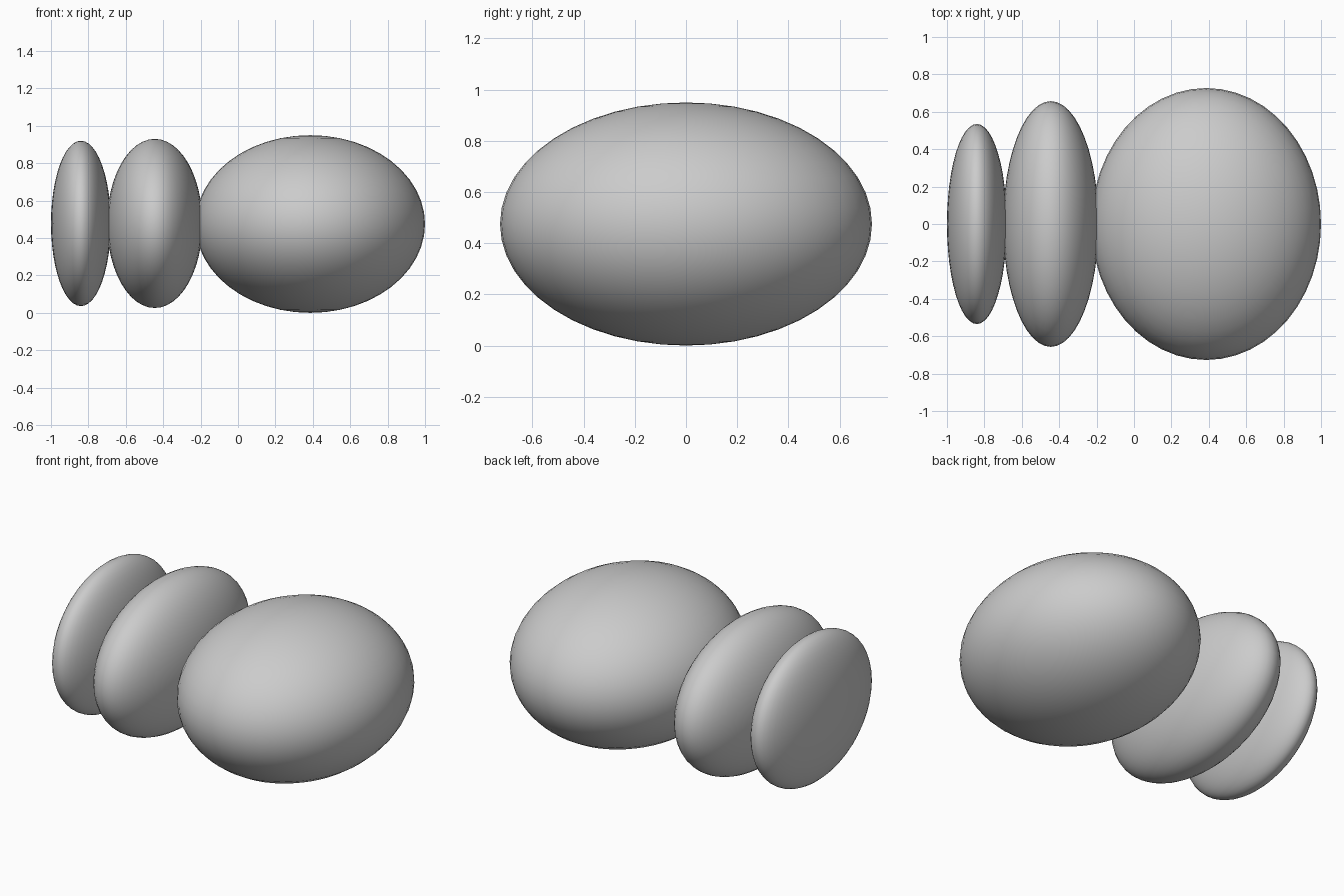
import bpy

# Remove the default cube
cube = bpy.data.objects.get("Cube")
if cube:
    bpy.data.objects.remove(cube, do_unlink=True)

# Single grey material
grey = bpy.data.materials.new("grey")
grey.use_nodes = True
colour = (0.6, 0.6, 0.6, 1)
grey.diffuse_color = colour
grey.node_tree.nodes["Principled BSDF"].inputs["Base Color"].default_value = colour


def ellipsoid(name, centre, radii):
    """Smooth sphere stretched along each axis."""
    bpy.ops.mesh.primitive_uv_sphere_add(segments=48, ring_count=24, radius=1, location=centre)
    obj = bpy.context.object
    obj.name = name
    obj.scale = radii
    bpy.ops.object.transform_apply(location=False, rotation=False, scale=True)
    bpy.ops.object.shade_smooth()
    obj.data.materials.append(grey)
    return obj


# Three overlapping body segments in a row, shrinking towards -x
ellipsoid("large_segment", (0.386, 0, 0.475), (0.614, 0.727, 0.475))
ellipsoid("middle_segment", (-0.445, 0, 0.478), (0.255, 0.657, 0.452))
ellipsoid("small_segment", (-0.84, 0, 0.478), (0.16, 0.535, 0.442))
